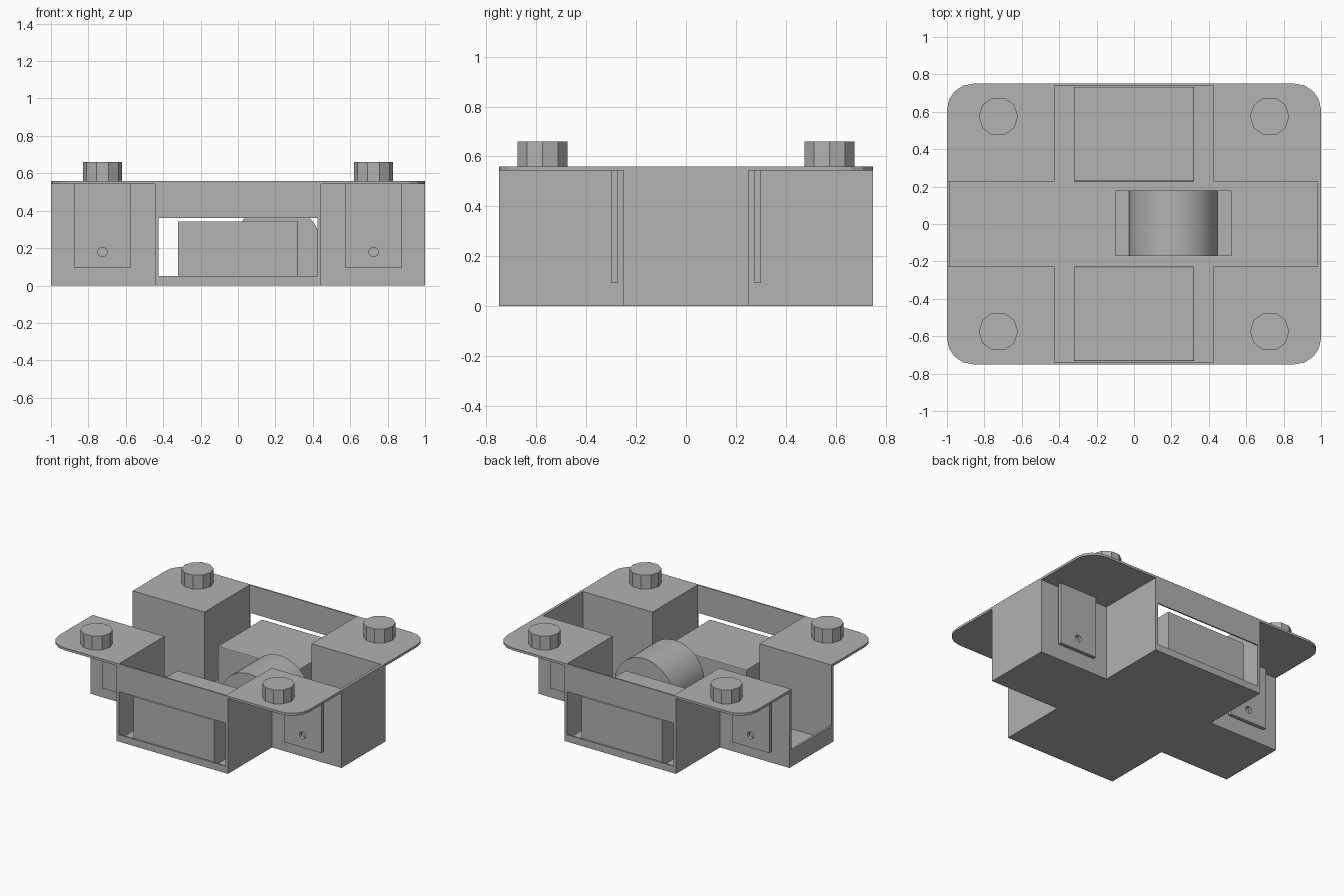
import bpy
import bmesh
from math import pi
from mathutils import Matrix, Vector

cube = bpy.data.objects.get("Cube")
if cube:
    bpy.data.objects.remove(cube, do_unlink=True)

grey = bpy.data.materials.new("plain grey")
grey.use_nodes = True
grey.diffuse_color = (0.445, 0.445, 0.445, 1)
grey.node_tree.nodes["Principled BSDF"].inputs["Base Color"].default_value = grey.diffuse_color


def finish(name, bm):
    bmesh.ops.recalc_face_normals(bm, faces=bm.faces)
    mesh = bpy.data.meshes.new(name)
    bm.to_mesh(mesh)
    bm.free()
    mesh.materials.append(grey)
    obj = bpy.data.objects.new(name, mesh)
    bpy.context.collection.objects.link(obj)
    return obj


def prism(name, outline, z0, z1):
    bm = bmesh.new()
    face = bm.faces.new([bm.verts.new((x, y, z0)) for x, y in outline])
    result = bmesh.ops.extrude_face_region(bm, geom=[face])
    verts = [v for v in result["geom"] if isinstance(v, bmesh.types.BMVert)]
    bmesh.ops.translate(bm, verts=verts, vec=(0, 0, z1 - z0))
    return finish(name, bm)


def box(name, x0, x1, y0, y1, z0, z1):
    return prism(name, [(x0, y0), (x1, y0), (x1, y1), (x0, y1)], z0, z1)


def cylinder(name, radius, length, sides, centre, along_y=False, turn=0):
    bm = bmesh.new()
    matrix = Matrix.Translation(centre)
    if along_y:
        matrix = matrix @ Matrix.Rotation(pi / 2, 4, "X")
    matrix = matrix @ Matrix.Rotation(turn, 4, "Z")
    bmesh.ops.create_cone(bm, cap_ends=True, segments=sides, radius1=radius,
                          radius2=radius, depth=length, matrix=matrix)
    return finish(name, bm)


def cross(ax0, ax1, ay, bx, by):
    return [(ax0, -ay), (-bx, -ay), (-bx, -by), (bx, -by), (bx, -ay), (ax1, -ay),
            (ax1, ay), (bx, ay), (bx, by), (-bx, by), (-bx, ay), (ax0, ay)]


def activate(obj):
    bpy.ops.object.select_all(action="DESELECT")
    obj.select_set(True)
    bpy.context.view_layer.objects.active = obj


def cut(obj, cutter):
    cutter.hide_render = True
    mod = obj.modifiers.new("cut", "BOOLEAN")
    mod.operation = "DIFFERENCE"
    mod.solver = "EXACT"
    mod.object = cutter
    activate(obj)
    bpy.ops.object.modifier_apply(modifier=mod.name)
    bpy.data.objects.remove(cutter, do_unlink=True)


# Cross-shaped tray: hollow, windows front and back, one arm end left open
tray = prism("cross_tray", cross(-1, 1, 0.25, 0.445, 0.75), 0, 0.56)
cut(tray, prism("tray_hollow", cross(-0.985, 0.98, 0.228, 0.426, 0.74), 0.015, 0.7))
cut(tray, box("end_windows", -0.424, 0.424, -0.9, 0.9, 0.05, 0.36))
cut(tray, box("open_end", -1.1, -0.9, -0.227, 0.227, 0.12, 0.8))

# Four corners: rounded flange, drilled hanging tab and ten-sided bolt head
RADIUS = 0.14
for sx, side in ((1, "left"), (-1, "right")):
    for sy, end in ((-1, "front"), (1, "back")):
        label = f"{end}_{side}"
        arc = [Vector((1 - RADIUS, 0.75 - RADIUS)) + Matrix.Rotation(i * pi / 8, 2) @ Vector((RADIUS, 0))
               for i in range(5)]
        outline = [(0.445, 0.25), (1, 0.25)] + [tuple(p) for p in arc] + [(0.445, 0.75)]
        prism(f"{label}_flange", [(sx * x, sy * y) for x, y in outline], 0.543, 0.56)

        xs = sorted((sx * 0.575, sx * 0.875))
        ys = sorted((sy * 0.275, sy * 0.3))
        tab = box(f"{label}_tab", *xs, *ys, 0.093, 0.543)
        cut(tab, cylinder("tab_hole", 0.025, 0.2, 16, (sx * 0.725, sy * 0.29, 0.18), True))

        cylinder(f"{label}_bolt", 0.105, 0.1, 10, (sx * 0.725, sy * 0.575, 0.61), turn=pi / 2)

# Blocks housed in the front and back arms
for sy, end in ((-1, "front"), (1, "back")):
    ys = sorted((sy * 0.228, sy * 0.733))
    block = box(f"{end}_block", -0.322, 0.322, *ys, 0.015, 0.343)
    bevel = block.modifiers.new("soft corners", "BEVEL")
    bevel.width = 0.006
    bevel.segments = 2

# Round drum resting in its base block
box("drum_base", -0.1, 0.52, -0.172, 0.178, 0.015, 0.2)
drum = cylinder("drum", 0.237, 0.35, 64, (0.21, 0.003, 0.2), True)
cut(drum, box("drum_trim", -0.5, 0.8, -0.5, 0.5, -0.5, 0.1))
activate(drum)
bpy.ops.object.shade_smooth_by_angle()
